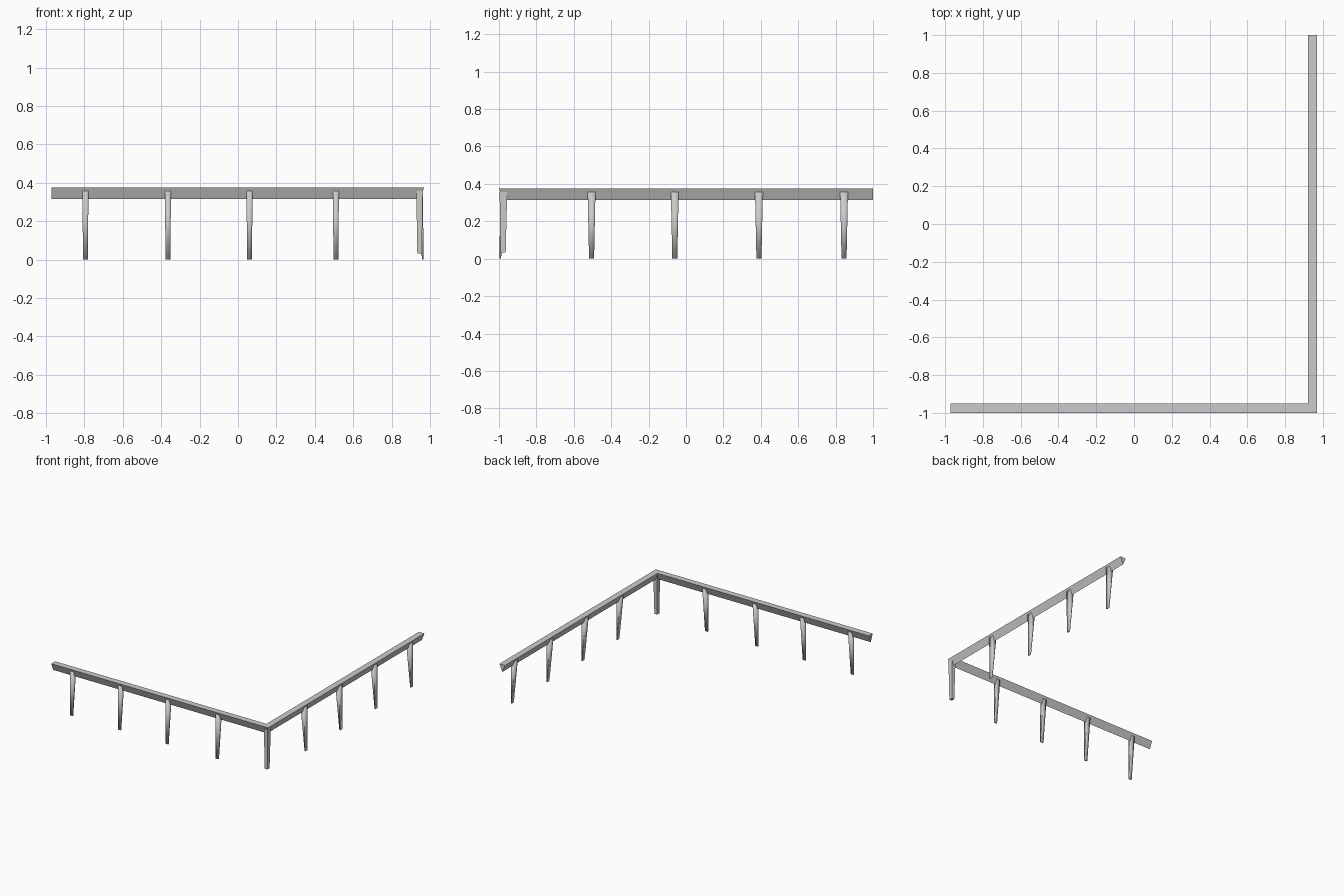
import bpy
from mathutils import Vector

if "Cube" in bpy.data.objects:
    bpy.data.objects.remove(bpy.data.objects["Cube"])

TOP, KEEL, HALF = 0.375, 0.315, 0.025


def make(name, verts, faces, smooth=False):
    me = bpy.data.meshes.new(name)
    me.from_pydata([tuple(v) for v in verts], [], faces)
    if smooth:
        me.polygons.foreach_set("use_smooth", [True] * len(me.polygons))
    ob = bpy.data.objects.new(name, me)
    bpy.context.collection.objects.link(ob)
    return ob


# L-shaped rail: inverted triangle profile swept along the path with a mitred corner
stations = [((-0.972, -0.975), (0, -1)),
            ((0.945, -0.975), (1, -1)),
            ((0.945, 1.0), (1, 0))]
verts = []
for (x, y), (ox, oy) in stations:
    verts += [(x + ox * HALF, y + oy * HALF, TOP),
              (x - ox * HALF, y - oy * HALF, TOP),
              (x, y, KEEL)]
faces = [(2, 1, 0), (6, 7, 8)]
for s in (0, 3):
    for i in range(3):
        j = (i + 1) % 3
        faces.append((s + i, s + j, s + 3 + j, s + 3 + i))
make("rail", verts, faces)


def post(name, centre, out, top, bottom, z0, z1=0.357, smooth=True):
    """Tapered post; top and bottom are (half width, inner offset, outer offset)."""
    c, out = Vector((*centre, 0)), Vector((*out, 0))
    side = Vector((-out.y, out.x, 0))
    verts = []
    for (w, inner, outer), z in ((bottom, z0), (top, z1)):
        for sw, o in ((-w, inner), (-w, outer), (w, outer), (w, inner)):
            verts.append(c + side * sw + out * o + Vector((0, 0, z)))
    faces = [(0, 1, 2, 3), (7, 6, 5, 4)]
    faces += [(i, i + 4, (i + 1) % 4 + 4, (i + 1) % 4) for i in range(4)]
    return make(name, verts, faces, smooth)


# Posts under the front rail, wedge-shaped with the tip at the outer side
for i, x in enumerate((-0.795, -0.365, 0.06, 0.51)):
    post(f"front_post_{i + 1}", (x, -0.975), (0, -1),
         (0.016, -0.017, 0.0175), (0.0125, 0.014, 0.0225), 0.0)

# Posts under the right rail
for i, y in enumerate((-0.505, -0.06, 0.39, 0.845)):
    post(f"right_post_{i + 1}", (0.945, y), (1, 0),
         (0.021, -0.017, 0.0175), (0.0135, 0.014, 0.0225), 0.0)

# Shorter corner post
post("corner_post", (0.946, -0.976), (0, -1),
     (0.017, -0.02, 0.0205), (0.012, -0.012, 0.016), 0.032, smooth=False)
